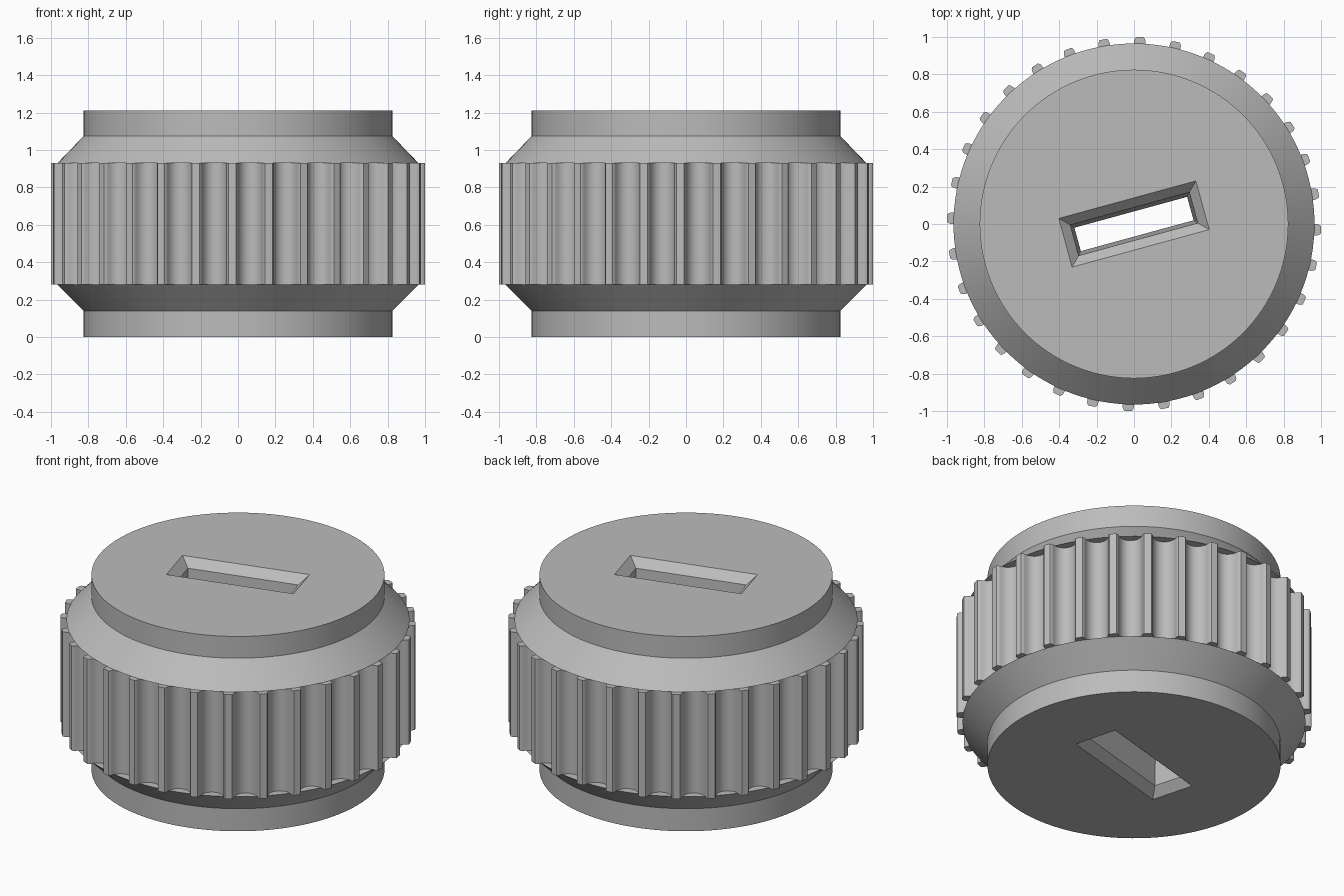
import bpy, bmesh
from math import sin, cos, pi, radians

if "Cube" in bpy.data.objects:
    bpy.data.objects.remove(bpy.data.objects["Cube"], do_unlink=True)

SEGMENTS = 128
RIBS = 32
BAND_LOW, BAND_HIGH, HEIGHT = 0.28, 0.93, 1.21

GREY = (0.5, 0.5, 0.5, 1)
metal = bpy.data.materials.new("plain_grey")
metal.use_nodes = True
metal.diffuse_color = GREY
metal.node_tree.nodes["Principled BSDF"].inputs["Base Color"].default_value = GREY


def loft(name, rings, closed=False):
    """Skin a stack of equal rings; cap the ends, or join last to first."""
    bm = bmesh.new()
    loops = [[bm.verts.new(p) for p in ring] for ring in rings]
    pairs = list(zip(loops, loops[1:]))
    if closed:
        pairs.append((loops[-1], loops[0]))
    else:
        bm.faces.new(loops[0][::-1])
        bm.faces.new(loops[-1])
    for low, high in pairs:
        for i in range(len(low)):
            j = (i + 1) % len(low)
            bm.faces.new((low[i], low[j], high[j], high[i]))
    bmesh.ops.recalc_face_normals(bm, faces=bm.faces)
    mesh = bpy.data.meshes.new(name)
    bm.to_mesh(mesh)
    bm.free()
    mesh.materials.append(metal)
    obj = bpy.data.objects.new(name, mesh)
    bpy.context.collection.objects.link(obj)
    return obj


def select_only(obj):
    bpy.ops.object.select_all(action="DESELECT")
    obj.select_set(True)
    bpy.context.view_layer.objects.active = obj


def circle(radius, z):
    return [(radius * cos(2 * pi * i / SEGMENTS), radius * sin(2 * pi * i / SEGMENTS), z)
            for i in range(SEGMENTS)]


def slot_ring(length, width, z, turn=radians(15.3)):
    corners = [(-1, -1), (1, -1), (1, 1), (-1, 1)]
    return [(a * length / 2 * cos(turn) - b * width / 2 * sin(turn),
             a * length / 2 * sin(turn) + b * width / 2 * cos(turn), z) for a, b in corners]


# Turned body: end collars, sloped shoulders and a recess for the grip band
profile = [(0.825, 0), (0.825, 0.14), (0.965, BAND_LOW), (0.895, BAND_LOW),
           (0.895, BAND_HIGH), (0.965, BAND_HIGH), (0.825, 1.075), (0.825, HEIGHT)]
body = loft("knob_body", [circle(r, z) for r, z in profile])

# Through slot: chamfered at both ends, narrowing slightly to the middle
half = [(0.86, 0.37, -0.05), (0.66, 0.17, 0.05), (0.625, 0.13, HEIGHT / 2)]
stations = half + [(l, w, HEIGHT - z) for l, w, z in half[-2::-1]]
cutter = loft("slot_cutter", [slot_ring(*s) for s in stations])
cutter.hide_render = True
cut = body.modifiers.new("slot", "BOOLEAN")
cut.operation = "DIFFERENCE"
cut.solver = "EXACT"
cut.object = cutter
select_only(body)
bpy.ops.object.modifier_apply(modifier=cut.name)
bpy.data.objects.remove(cutter, do_unlink=True)

# Grip band outline: one rib tip and one round flute, repeated
flute_centre, flute_radius, steps = 0.982, 0.067, 12
pitch = 2 * pi / RIBS
tip = [(-0.027, 0.991), (-0.020, 1.0), (0.020, 1.0), (0.027, 0.991)]
outline = []
for k in range(RIBS):
    rib = k * pitch - radians(1.8)
    outline += [(r, rib + offset) for offset, r in tip]
    for s in range(steps + 1):
        a = pi * s / steps
        radius = flute_centre - flute_radius * sin(a)
        outline.append((radius, rib + pitch / 2 - flute_radius * cos(a) / flute_centre))


def band_ring(z, inner=None):
    return [((inner or r) * cos(a), (inner or r) * sin(a), z) for r, a in outline]


band = loft("fluted_grip_band", [band_ring(BAND_LOW, 0.88), band_ring(BAND_LOW),
                                 band_ring(BAND_HIGH), band_ring(BAND_HIGH, 0.88)], closed=True)

for obj in (body, band):
    select_only(obj)
    bpy.ops.object.shade_smooth_by_angle(angle=radians(28))
